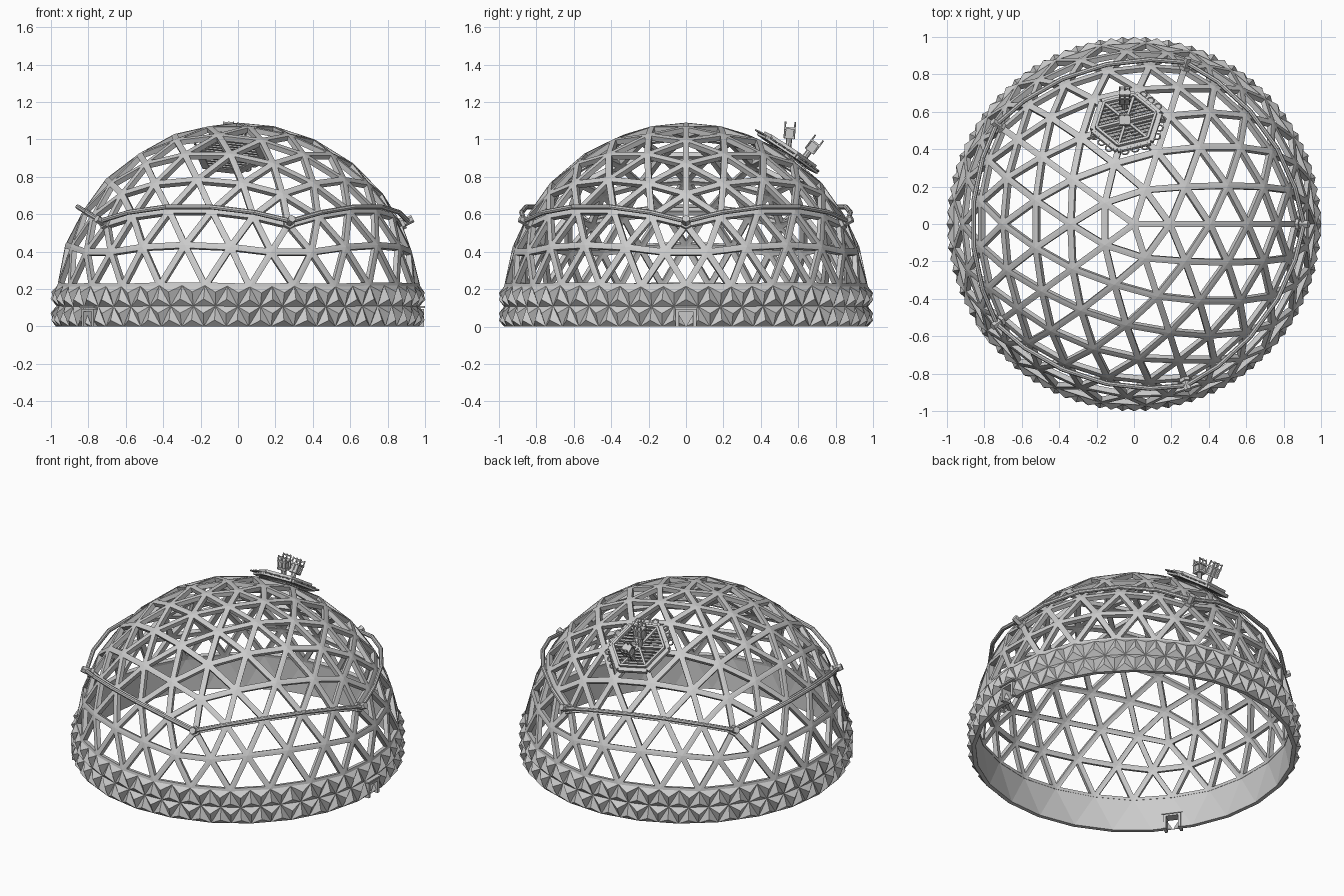
import bpy, bmesh, math
from mathutils import Vector, Matrix

if "Cube" in bpy.data.objects:
    bpy.data.objects.remove(bpy.data.objects["Cube"])

R, CZ, N = 0.98, 0.11, 5
C = Vector((0, 0, CZ))


def finish(bm, name):
    me = bpy.data.meshes.new(name)
    bm.to_mesh(me)
    bm.free()
    ob = bpy.data.objects.new(name, me)
    bpy.context.collection.objects.link(ob)
    return ob


def frame(axis, side):
    z = axis.normalized()
    x = (side - z * side.dot(z)).normalized()
    return Matrix((x, z.cross(x), z)).transposed().to_4x4()


def box(bm, centre, rot, size):
    bmesh.ops.create_cube(bm, size=1, matrix=Matrix.Translation(centre) @ rot @ Matrix.Diagonal((*size, 1)))


def bar(bm, a, b, side, w, h):
    box(bm, (a + b) / 2, frame(b - a, side), (w, h, (b - a).length))


def rod(bm, a, b, r, seg=8):
    m = Matrix.Translation((a + b) / 2) @ (b - a).to_track_quat('Z', 'Y').to_matrix().to_4x4()
    bmesh.ops.create_cone(bm, cap_ends=True, segments=seg, radius1=r, radius2=r,
                          depth=(b - a).length, matrix=m)


def ring_pt(k, z):
    a = math.radians(72 * k + (0 if z > 0 else 36))
    return Vector((math.cos(a) * 0.8944, math.sin(a) * 0.8944, z))


# Geodesic triangles: icosahedron faces divided five times
top = Vector((0, 0, 1))
up = [ring_pt(k, 0.4472) for k in range(6)]
low = [ring_pt(k, -0.4472) for k in range(6)]
faces = []
for k in range(5):
    faces += [(top, up[k], up[k + 1]), (low[k], up[k + 1], up[k]), (up[k + 1], low[k], low[k + 1])]
tris = []
for a, b, c in faces:
    def P(i, j):
        return a + (b - a) * (i / N) + (c - a) * (j / N)
    for i in range(N):
        for j in range(N - i):
            tris.append((P(i, j), P(i + 1, j), P(i, j + 1)))
            if i + j < N - 1:
                tris.append((P(i + 1, j), P(i + 1, j + 1), P(i, j + 1)))


def shell(chosen):
    bm = bmesh.new()
    for t in chosen:
        f = bm.faces.new([bm.verts.new(p.normalized() * R + C) for p in t])
        f.normal_update()
        if f.normal.dot(f.calc_center_median() - C) < 0:
            f.normal_flip()
    bmesh.ops.remove_doubles(bm, verts=bm.verts, dist=0.002)
    return bm


# Open strut lattice
bm = shell([t for t in tris if min(p.z for p in t) > 0.08])
bm.normal_update()
inner = list(bm.faces)
bmesh.ops.inset_individual(bm, faces=inner, thickness=0.017, use_even_offset=True)
bmesh.ops.delete(bm, geom=inner, context='FACES')
dome = finish(bm, "dome_lattice")
mod = dome.modifiers.new("depth", 'SOLIDIFY')
mod.thickness, mod.offset = 0.028, -1

# Solid base wall with flat foot
band = [t for t in tris if min(p.z for p in t) > -0.1 and max(p.z for p in t) < 0.1]


def band_shell():
    b = shell(band)
    for v in b.verts:
        if v.co.z < 0.1:
            v.co.z = 0
    return b


wall = finish(band_shell(), "base_wall")
mod = wall.modifiers.new("depth", 'SOLIDIFY')
mod.thickness, mod.offset = 0.025, -1

# Faceted pyramids covering the wall, omitted around doors
DOORS = [0, math.radians(216)]
bm = band_shell()
bmesh.ops.subdivide_edges(bm, edges=bm.edges, cuts=1, use_grid_fill=True)
bmesh.ops.triangulate(bm, faces=bm.faces)
old = set(bm.verts)
res = bmesh.ops.poke(bm, faces=bm.faces)
for v in res['verts']:
    v.co = C + (v.co - C).normalized() * 1.003
gone = []
for v in res['verts']:
    for d in DOORS:
        across = -v.co.x * math.sin(d) + v.co.y * math.cos(d)
        out = v.co.x * math.cos(d) + v.co.y * math.sin(d)
        if out > 0 and abs(across) < 0.065 and v.co.z < 0.1:
            gone.append(v)
bmesh.ops.delete(bm, geom=gone, context='VERTS')
finish(bm, "base_pyramids")

# Doorways: cut openings and frames
cut, bm = bmesh.new(), bmesh.new()
for d in DOORS:
    rot = Matrix.Rotation(d, 4, 'Z')
    box(cut, rot @ Vector((0.96, 0, 0.03)), rot, (0.2, 0.076, 0.11))
    for s in (-1, 1):
        box(bm, rot @ Vector((0.965, s * 0.046, 0.045)), rot, (0.06, 0.018, 0.09))
    box(bm, rot @ Vector((0.965, 0, 0.087)), rot, (0.06, 0.11, 0.012))
    box(bm, rot @ Vector((0.97, 0, 0.105)), rot, (0.06, 0.13, 0.01))
finish(bm, "door_frames")
cutter = finish(cut, "door_cutter")
cutter.hide_render = True
cutter.hide_set(True)
mod = wall.modifiers.new("doors", 'BOOLEAN')
mod.object, mod.operation, mod.solver = cutter, 'DIFFERENCE', 'EXACT'

# Outer pipe ring following the five upper edges, with hexagonal studs
bm = bmesh.new()
for k in range(5):
    pts = [C + up[k].lerp(up[k + 1], i / 5).normalized() * 1.015 for i in range(6)]
    for a, b in zip(pts, pts[1:]):
        rod(bm, a, b, 0.013)
        bmesh.ops.create_icosphere(bm, subdivisions=1, radius=0.0135, matrix=Matrix.Translation(b))
finish(bm, "pipe_ring")
bm = bmesh.new()
for k in range(5):
    rod(bm, C + up[k] * 0.95, C + up[k] * 1.045, 0.021, 6)
    rod(bm, C + up[k] * 0.97, C + up[k] * 0.995, 0.032, 6)
finish(bm, "ring_studs")

# Hexagonal roof hatch: frame, grille and edge loops
node = (top * 0.4 + up[1] * 0.4 + up[2] * 0.2).normalized()
F = Matrix.Translation(C + node * (R + 0.004)) @ frame(node, up[2] - up[1])


def L(x, y, z=0.0):
    return F @ Vector((x, y, z))


def polar(r, k, z=0.0):
    return L(r * math.cos(k * math.pi / 3), r * math.sin(k * math.pi / 3), z)


bm = bmesh.new()
for r, w, h, z in ((0.182, 0.036, 0.02, 0.0), (0.165, 0.014, 0.02, 0.018)):
    for k in range(6):
        bar(bm, polar(r, k, z), polar(r, k + 1, z), node, h, w)
finish(bm, "hatch_frame")

bm = bmesh.new()
for i in range(-6, 7):
    y = i * 0.022
    x = 0.17 - abs(y) / math.sqrt(3)
    bar(bm, L(-x, y), L(x, y), node, 0.014, 0.010)
for k in range(3):
    bar(bm, polar(0.17, k, 0.01), polar(0.17, k + 3, 0.01), node, 0.018, 0.014)
finish(bm, "hatch_grille")

bm = bmesh.new()
for k in range(6):
    a, b = polar(0.185, k, 0.006), polar(0.185, k + 1, 0.006)
    out = ((a + b) / 2 - L(0, 0, 0.006)).normalized()
    if out.dot(Vector((-0.6, 0.6, -0.4))) > 0.75:
        continue
    t = (b - a).normalized()
    for f in (0.2, 0.5, 0.8):
        p = a.lerp(b, f)
        q = [p - t * 0.018, p - t * 0.018 + out * 0.032, p - t * 0.009 + out * 0.042,
             p + t * 0.009 + out * 0.042, p + t * 0.018 + out * 0.032, p + t * 0.018]
        for m, n in zip(q, q[1:]):
            rod(bm, m, n, 0.005, 6)
finish(bm, "hatch_loops")

# Two mast units with pronged cages
for name, foot, axis, length in (("mast_upright", (-0.05, 0.545, 0.93), (0, 0.08, 1), 0.165),
                                 ("mast_tilted", (-0.05, 0.62, 0.885), (0, 0.6, 0.8), 0.155)):
    bm = bmesh.new()
    base, ax = Vector(foot), Vector(axis).normalized()
    rot = frame(ax, Vector((1, 0, 0)))
    sx, sy = rot.col[0].to_3d(), rot.col[1].to_3d()
    rod(bm, base, base + ax * (length - 0.08), 0.016)
    box(bm, base + ax * (length - 0.085), rot, (0.055, 0.055, 0.014))
    box(bm, base + ax * (length - 0.06), rot, (0.042, 0.042, 0.04))
    box(bm, base + ax * (length - 0.035), rot, (0.062, 0.062, 0.01))
    for i, j in ((-1, -1), (-1, 1), (1, -1), (1, 1), (0, -1), (0, 1)):
        o = base + sx * 0.026 * i + sy * 0.026 * j
        rod(bm, o + ax * (length - 0.09), o + ax * length, 0.0045, 6)
    for j in (-1, 1):
        o = base + ax * (length - 0.008) + sy * 0.026 * j
        bar(bm, o - sx * 0.028, o + sx * 0.028, ax, 0.007, 0.007)
    finish(bm, name)
